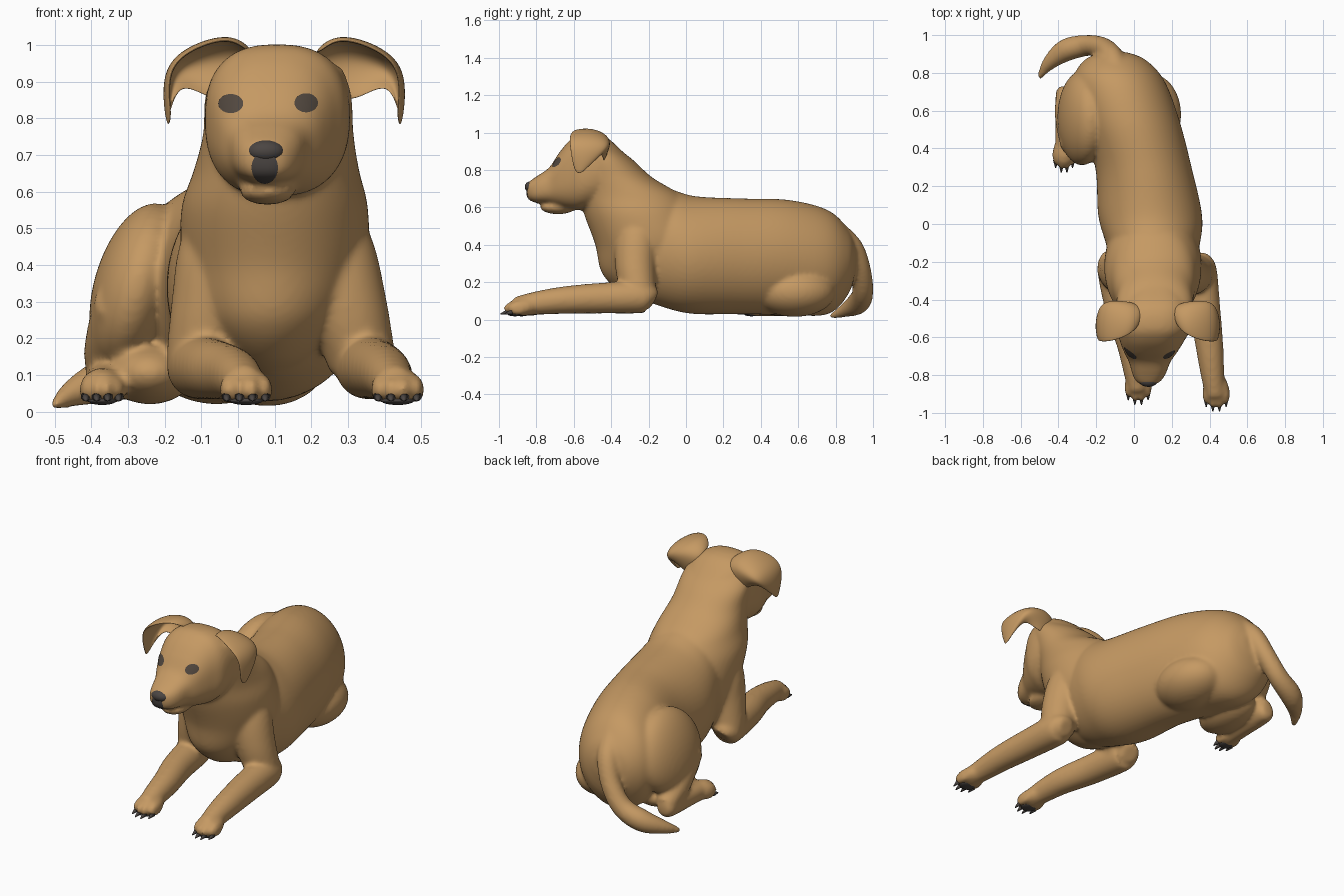
import bpy
import bmesh
import math
from mathutils import Vector, Matrix
from mathutils.bvhtree import BVHTree

cube = bpy.data.objects.get("Cube")
if cube:
    bpy.data.objects.remove(cube, do_unlink=True)


def make_material(name, red, green, blue):
    material = bpy.data.materials.new(name)
    material.use_nodes = True
    colour = (red, green, blue, 1)
    material.diffuse_color = colour
    shader = next(n for n in material.node_tree.nodes if n.type == 'BSDF_PRINCIPLED')
    shader.inputs["Base Color"].default_value = colour
    shader.inputs["Roughness"].default_value = 0.8
    return material


tan_fur = make_material("tan fur", .56, .32, .125)
dark_skin = make_material("dark nose and claws", .07, .06, .055)
eye_brown = make_material("dark brown eye", .085, .065, .05)


def make_object(name, bm, material):
    bmesh.ops.recalc_face_normals(bm, faces=bm.faces)
    mesh = bpy.data.meshes.new(name)
    bm.to_mesh(mesh)
    bm.free()
    mesh.materials.append(material)
    for face in mesh.polygons:
        face.use_smooth = True
    obj = bpy.data.objects.new(name, mesh)
    bpy.context.scene.collection.objects.link(obj)
    return obj


def interpolate(stations, steps=6):
    """Catmull-Rom interpolation of every value in a list of stations."""
    padded = [stations[0]] + list(stations) + [stations[-1]]
    result = []
    for a, b, c, d in zip(padded, padded[1:], padded[2:], padded[3:]):
        for step in range(steps):
            t = step / steps
            result.append([q + t * (r - p) / 2 + t * t * (p - 2.5 * q + 2 * r - s / 2)
                           + t ** 3 * (1.5 * (q - r) + (s - p) / 2)
                           for p, q, r, s in zip(a, b, c, d)])
    return result + [list(stations[-1])]


def skin_rings(bm, rings, squareness=2.0, sides=56):
    """Close a surface over rings given as centre and two half axes."""
    def bulge(value):
        return math.copysign(abs(value) ** (2 / squareness), value)

    loops = []
    for centre, across, up in rings:
        angles = [math.tau * i / sides for i in range(sides)]
        loops.append([bm.verts.new(centre + across * bulge(math.cos(a))
                                   + up * bulge(math.sin(a))) for a in angles])
    for low, high in zip(loops, loops[1:]):
        for i in range(sides):
            j = (i + 1) % sides
            bm.faces.new((low[i], low[j], high[j], high[i]))
    bm.faces.new(loops[0][::-1])
    bm.faces.new(loops[-1])


def loft_along_y(bm, stations, squareness=2.0):
    """Stations: y, centre x, half width, bottom, top."""
    skin_rings(bm, [(Vector((x, y, (low + top) / 2)), Vector((half, 0, 0)),
                     Vector((0, 0, (top - low) / 2)))
                    for y, x, half, low, top in interpolate(stations)], squareness)


def loft_along_z(bm, stations):
    """Stations: z, centre x, half width, front, back."""
    skin_rings(bm, [(Vector((x, (front + back) / 2, z)), Vector((half, 0, 0)),
                     Vector((0, (back - front) / 2, 0)))
                    for z, x, half, front, back in interpolate(stations)])


def limb(bm, stations):
    """Round tube. Stations: x, y, z, radius."""
    points = interpolate(stations)
    rings = []
    for i, point in enumerate(points):
        before, after = points[max(i - 1, 0)], points[min(i + 1, len(points) - 1)]
        along = (Vector(after[:3]) - Vector(before[:3])).normalized()
        side = along.orthogonal().normalized()
        if rings:
            last = rings[-1][1]
            side = (last - along * last.dot(along)).normalized()
        rings.append((Vector(point[:3]), side * point[3], along.cross(side) * point[3]))
    skin_rings(bm, rings)


def ellipsoid(bm, centre, radii, lean=0.0):
    matrix = (Matrix.Translation(centre) @ Matrix.Rotation(lean, 4, 'Y')
              @ Matrix.Diagonal((*radii, 1)))
    bmesh.ops.create_uvsphere(bm, u_segments=40, v_segments=24, radius=1, matrix=matrix)


flesh = bmesh.new()

# Torso, from rump to chest
loft_along_y(flesh, [
    (.91, -.10, .06, .27, .39), (.87, -.1, .16, .14, .48), (.76, -.08, .24, .03, .585),
    (.55, -.02, .26, .025, .64), (.3, .05, .255, .03, .648), (.05, .085, .275, .03, .66),
    (-.1, .1, .25, .06, .70), (-.25, .1, .21, .12, .7), (-.36, .09, .15, .22, .6)])

# Chest and neck
loft_along_z(flesh, [
    (.1, .09, .04, -.22, -.05), (.15, .09, .12, -.35, .05), (.25, .09, .2, -.45, .1),
    (.4, .1, .25, -.485, .1), (.55, .1, .255, -.54, .05), (.66, .105, .225, -.57, -.02),
    (.76, .11, .205, -.58, -.18), (.86, .11, .2, -.59, -.29), (.94, .115, .17, -.58, -.4)])

# Skull and upper muzzle
loft_along_y(flesh, [
    (-.34, .115, .13, .70, .90), (-.44, .11, .19, .63, .985), (-.55, .105, .195, .59, 1.0),
    (-.62, .095, .17, .59, .96), (-.68, .088, .14, .605, .89), (-.73, .083, .11, .62, .815),
    (-.79, .08, .09, .625, .772), (-.83, .076, .068, .635, .745), (-.85, .075, .04, .66, .73)],
    squareness=2.5)

# Lower jaw
ellipsoid(flesh, (.08, -.685, .6), (.075, .095, .036))

# Front legs: upper arm, then forearm
for upper, fore in (
        ([(.19, -.24, .58, .08), (.25, -.26, .45, .115), (.3, -.27, .28, .108),
          (.34, -.25, .13, .092)],
         [(.345, -.17, .1, .045), (.35, -.23, .12, .085), (.375, -.45, .115, .082),
          (.4, -.65, .105, .073), (.415, -.79, .09, .063), (.43, -.91, .07, .052)]),
        ([(.02, -.24, .58, .08), (-.04, -.26, .45, .115), (-.075, -.26, .28, .108),
          (-.105, -.24, .13, .092)],
         [(-.11, -.17, .1, .045), (-.11, -.22, .12, .085), (-.07, -.45, .115, .082),
          (-.02, -.63, .105, .073), (.005, -.77, .09, .063), (.02, -.88, .07, .052)])):
    limb(flesh, upper)
    limb(flesh, fore)

# Folded right hind leg: thigh, shin and foot
ellipsoid(flesh, (-.275, .56, .34), (.118, .25, .235), lean=.28)
limb(flesh, [(-.31, .42, .3, .08), (-.345, .58, .17, .075), (-.355, .7, .09, .055)])
limb(flesh, [(-.36, .73, .08, .03), (-.36, .69, .08, .055), (-.36, .5, .075, .057),
             (-.37, .35, .065, .047)])
ellipsoid(flesh, (-.24, .52, .105), (.12, .2, .085))

# Left hind leg, tucked under the belly
ellipsoid(flesh, (.08, .58, .15), (.17, .22, .135))

# Tail curling to the right
limb(flesh, [
    (-.09, .8, .46, .07), (-.12, .89, .38, .06), (-.17, .935, .26, .055),
    (-.25, .945, .15, .056), (-.36, .92, .09, .06), (-.45, .85, .05, .038),
    (-.505, .77, .015, .012)])

# Paws with four toes each, and their claws
claws = bmesh.new()
for x, tip, size in ((.435, -.97, 1), (.022, -.935, 1), (-.37, .295, .85)):
    ellipsoid(flesh, (x, tip + .1 * size, .07), (.066 * size, .08, .05))
    for slot in (-1.5, -.5, .5, 1.5):
        toe_x = x + slot * .035 * size
        toe_y = tip + .012 * abs(slot) ** 2
        ellipsoid(flesh, (toe_x, toe_y + .045, .06), (.02 * size, .055, .038))
        bmesh.ops.create_cone(
            claws, cap_ends=True, segments=10, radius1=.014, radius2=.003, depth=.04,
            matrix=Matrix.Translation((toe_x, toe_y - .005, .036))
            @ Matrix.Rotation(math.radians(105), 4, 'X'))
    ellipsoid(claws, (x, tip + .055, .03), (.045 * size, .04, .012))
make_object("claws_and_pads", claws, dark_skin)

# Fuse all the flesh into one smooth skin
body = make_object("body", flesh, tan_fur)
fuse = body.modifiers.new("fuse", 'REMESH')
fuse.mode = 'VOXEL'
fuse.voxel_size = .0105
relax = body.modifiers.new("relax", 'SMOOTH')
relax.factor = .5
relax.iterations = 12
graph = bpy.context.evaluated_depsgraph_get()
skin = bpy.data.meshes.new_from_object(body.evaluated_get(graph))
body.modifiers.clear()
body.data = skin
skin.materials.clear()
skin.materials.append(tan_fur)
for face in skin.polygons:
    face.use_smooth = True
    face.material_index = 0
surface = BVHTree.FromPolygons([v.co for v in skin.vertices],
                               [tuple(p.vertices) for p in skin.polygons])


def painted_patch(name, x, z, half_x, half_z, material):
    """Thin oval plate laid on the front of the head."""
    bm = bmesh.new()
    bmesh.ops.create_grid(bm, x_segments=12, y_segments=12, size=1)
    for vert in bm.verts:
        u, v = vert.co.x, vert.co.y
        u, v = u * math.sqrt(1 - v * v / 2), v * math.sqrt(1 - u * u / 2)
        spot = Vector((x + u * half_x, -1.5, z + v * half_z))
        hit = surface.ray_cast(spot, Vector((0, 1, 0)))[0]
        vert.co = (spot.x, (hit.y if hit else -.8) - .004, spot.z)
    make_object(name, bm, material)


# Eyes and nose
painted_patch("right_eye", -.02, .84, .034, .026, eye_brown)
painted_patch("left_eye", .186, .842, .032, .026, eye_brown)
painted_patch("nose_front", .073, .665, .036, .044, dark_skin)
nose = bmesh.new()
ellipsoid(nose, (.076, -.83, .71), (.05, .032, .03))
make_object("nose", nose, dark_skin)

# Folded ears: rows run from skull to tip, columns from front edge to rear wall
ear_rows = [
    [(.22, -.53, .975), (.21, -.48, .985), (.22, -.42, .95), (.28, -.44, .85)],
    [(.27, -.59, 1.025), (.27, -.5, 1.035), (.28, -.39, .98), (.32, -.44, .845)],
    [(.38, -.63, .99), (.39, -.5, 1.0), (.4, -.38, .955), (.36, -.45, .87)],
    [(.45, -.625, .93), (.465, -.52, .93), (.44, -.42, .91), (.41, -.46, .89)],
    [(.43, -.6, .79), (.445, -.57, .77), (.44, -.54, .8), (.435, -.52, .83)]]
for name, side in (("left_ear", 1), ("right_ear", -1)):
    ear = bmesh.new()
    grid = [[ear.verts.new((.126 + side * (x - .126), y, z)) for x, y, z in row]
            for row in ear_rows]
    for upper, lower in zip(grid, grid[1:]):
        for i in range(len(upper) - 1):
            ear.faces.new((upper[i], upper[i + 1], lower[i + 1], lower[i]))
    ear_object = make_object(name, ear, tan_fur)
    thickness = ear_object.modifiers.new("thickness", 'SOLIDIFY')
    thickness.thickness = .014
    thickness.offset = 0
    rounding = ear_object.modifiers.new("rounding", 'SUBSURF')
    rounding.levels = rounding.render_levels = 3
